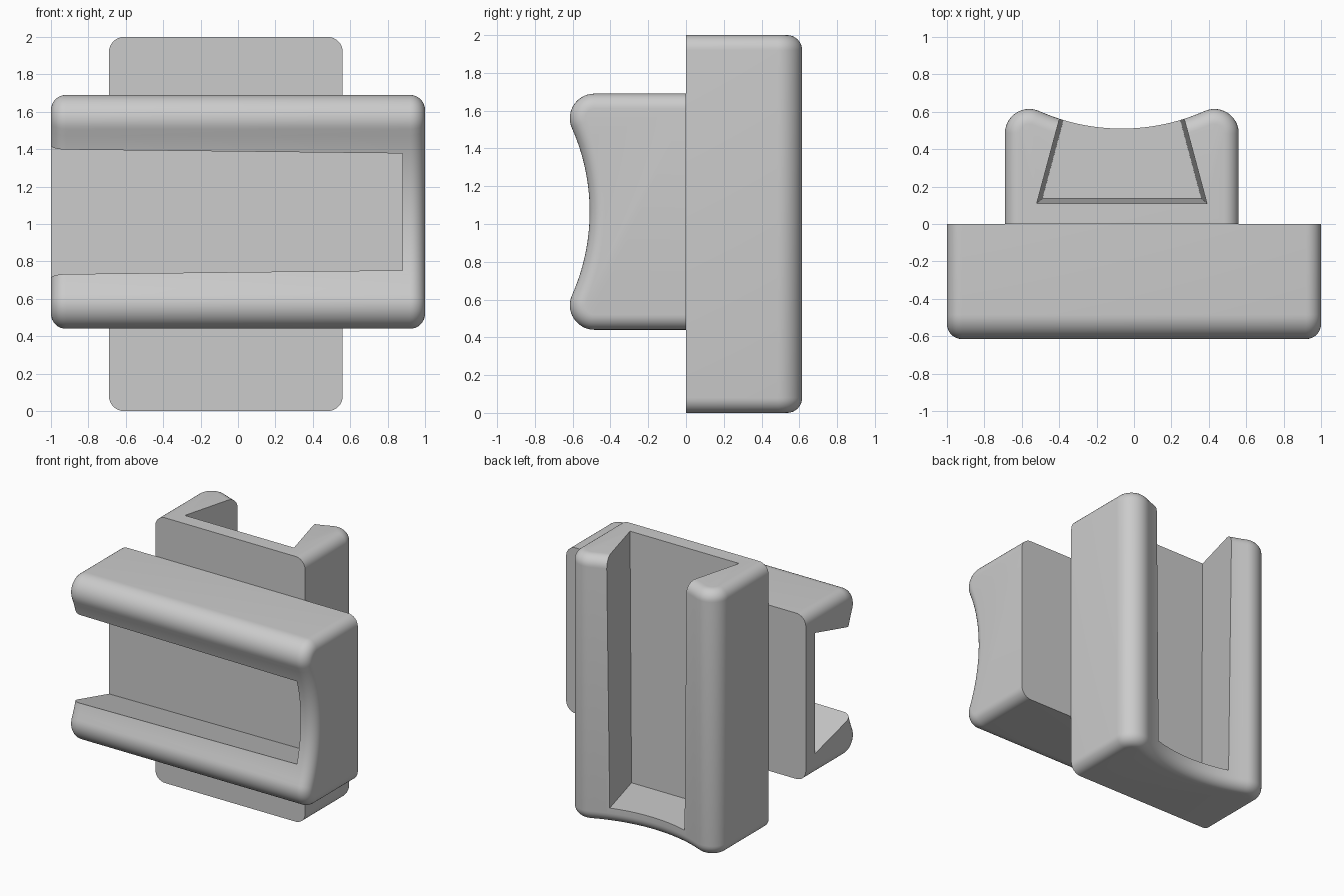
import bpy, bmesh, math
from mathutils import Vector

old = bpy.data.objects.get("Cube")
if old:
    bpy.data.objects.remove(old)

grey = bpy.data.materials.new("plain grey")
grey.use_nodes = True
colour = (0.6, 0.6, 0.6, 1)
grey.diffuse_color = colour
grey.node_tree.nodes["Principled BSDF"].inputs["Base Color"].default_value = colour

HALF, LIP, DIP, END = 0.625, 0.13, 0.51, 0.08
LIP_W, LIP_H = HALF - LIP, 0.485
# Radius of the saddle that runs tangent into both rounded lips
rise = DIP - LIP_H
SADDLE = (LIP_W ** 2 + rise ** 2 - LIP ** 2) / (2 * (LIP - rise))


def section(d):
    """Block cross-section (width, height), shrunk by d except at the base."""
    tilt = math.atan2(LIP_W, SADDLE + rise)
    right = [(HALF - d, 0)]
    for i in range(15):
        a = (math.pi / 2 + tilt) * i / 14
        right.append((LIP_W + (LIP - d) * math.cos(a), LIP_H + (LIP - d) * math.sin(a)))
    for i in range(1, 12):
        a = tilt * (1 - i / 12)
        right.append(((SADDLE + d) * math.sin(a),
                      DIP + SADDLE - (SADDLE + d) * math.cos(a)))
    return right + [(0, DIP - d)] + [(-w, h) for w, h in reversed(right)]


def loft(name, rings, place):
    """Skin a closed solid through matching (length, section) rings."""
    bm = bmesh.new()
    loops = [[bm.verts.new(place(l, w, h)) for w, h in ring] for l, ring in rings]
    n = len(loops[0])
    for a, b in zip(loops, loops[1:]):
        for i in range(n):
            j = (i + 1) % n
            bm.faces.new((a[i], a[j], b[j], b[i]))
    bm.faces.new(loops[0])
    bm.faces.new(loops[-1])
    bmesh.ops.recalc_face_normals(bm, faces=bm.faces)
    mesh = bpy.data.meshes.new(name)
    bm.to_mesh(mesh)
    bm.free()
    mesh.materials.append(grey)
    obj = bpy.data.objects.new(name, mesh)
    bpy.context.collection.objects.link(obj)
    return obj


def trapezoid(floor_half, floor, top_half, top):
    return [(-floor_half, floor), (floor_half, floor), (top_half, top), (-top_half, top)]


def slotted_block(name, place):
    # Saddle-topped body with rounded ends
    steps = [math.pi / 2 * i / 8 for i in range(9)]
    start = [(-1 + END * (1 - math.cos(a)), section(END * (1 - math.sin(a)))) for a in steps]
    body = loft(name, start + [(-l, s) for l, s in reversed(start)], place)

    # Tapered dovetail slot, open at one end
    near, far = (0.455, 0.11, 0.27, 0.8), (0.425, 0.135, 0.247, 0.8)
    extra = 0.1 / 1.88
    over = [a + (a - b) * extra for a, b in zip(near, far)]
    cutter = loft(name + "_cutter", [(-1.1, trapezoid(*over)), (0.88, trapezoid(*far))], place)

    cut = body.modifiers.new("slot", 'BOOLEAN')
    cut.operation, cut.solver, cut.object = 'DIFFERENCE', 'EXACT', cutter
    bpy.ops.object.select_all(action='DESELECT')
    body.select_set(True)
    bpy.context.view_layer.objects.active = body
    bpy.ops.object.modifier_apply(modifier=cut.name)
    bpy.data.objects.remove(cutter)
    bpy.ops.object.shade_smooth_by_angle(angle=math.radians(25))
    return body


# Front block lies sideways, back block stands upright
slotted_block("front_slotted_block", lambda l, w, h: Vector((l, -h, 1.065 + w)))
slotted_block("back_slotted_block", lambda l, w, h: Vector((w - 0.065, h, 1 - l)))
